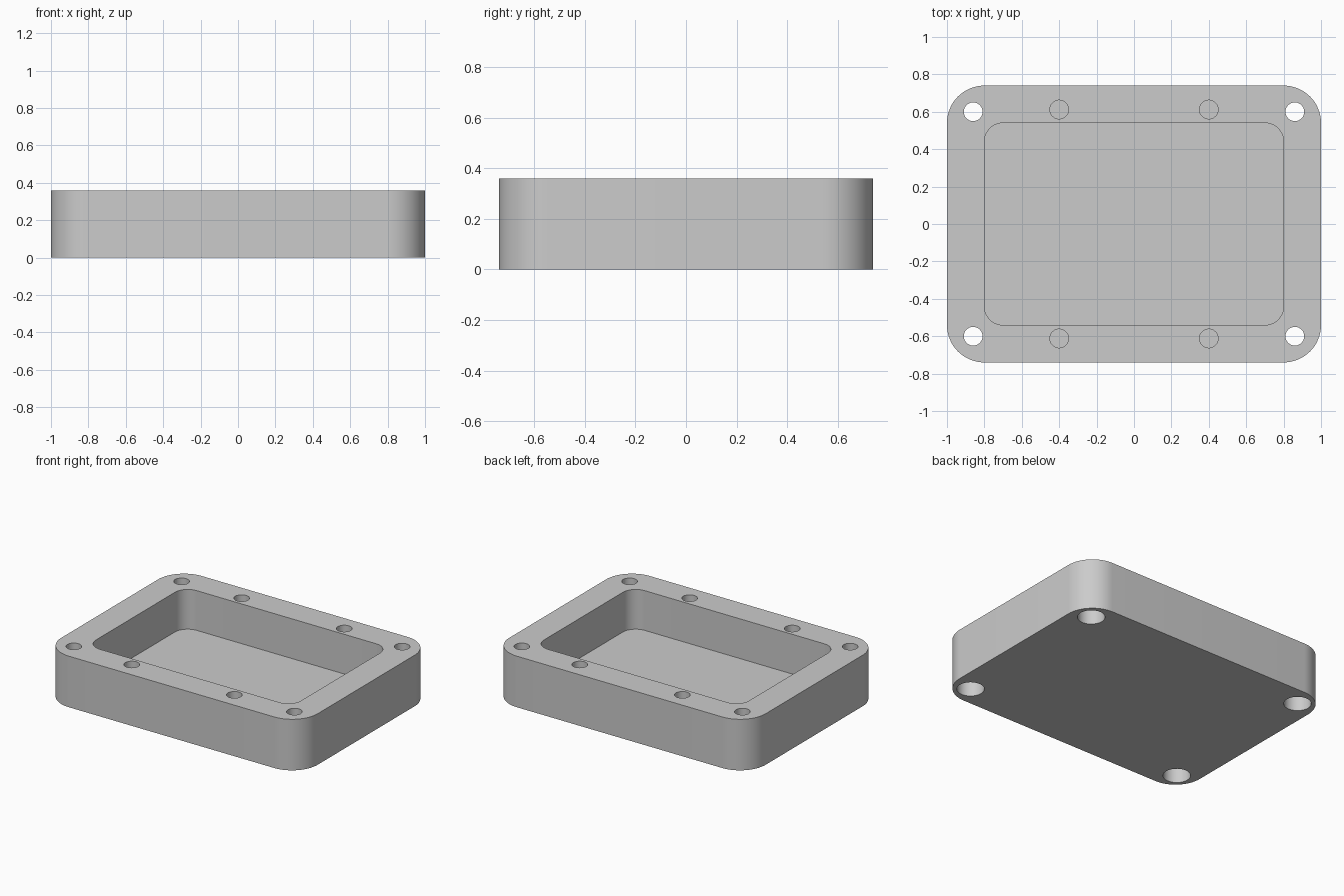
import bpy
import bmesh
from math import cos, sin, pi, radians

cube = bpy.data.objects.get("Cube")
if cube:
    bpy.data.objects.remove(cube, do_unlink=True)

HEIGHT = 0.36
FLOOR = 0.08
OVER = 0.05  # cutters overshoot open surfaces

grey = bpy.data.materials.new("plain grey")
grey.use_nodes = True
grey.diffuse_color = (0.6, 0.6, 0.6, 1)
grey.node_tree.nodes["Principled BSDF"].inputs["Base Color"].default_value = (0.6, 0.6, 0.6, 1)


def rounded_outline(half_x, half_y, radius, steps=16):
    """Rectangle outline with rounded corners, counter-clockwise."""
    points = []
    for quarter, (sx, sy) in enumerate([(1, 1), (-1, 1), (-1, -1), (1, -1)]):
        for i in range(steps + 1):
            a = (quarter + i / steps) * pi / 2
            points.append((sx * (half_x - radius) + radius * cos(a),
                           sy * (half_y - radius) + radius * sin(a)))
    return points


def circle_outline(x, y, radius, sides=48):
    return [(x + radius * cos(2 * pi * i / sides), y + radius * sin(2 * pi * i / sides))
            for i in range(sides)]


def prism(name, outlines, bottom, top):
    """Extrude each closed outline from bottom to top, all in one object."""
    bm = bmesh.new()
    for outline in outlines:
        low = [bm.verts.new((x, y, bottom)) for x, y in outline]
        high = [bm.verts.new((x, y, top)) for x, y in outline]
        bm.faces.new(low[::-1])
        bm.faces.new(high)
        for i in range(len(low)):
            j = (i + 1) % len(low)
            bm.faces.new((low[i], low[j], high[j], high[i]))
    mesh = bpy.data.meshes.new(name)
    bm.to_mesh(mesh)
    bm.free()
    mesh.materials.append(grey)
    obj = bpy.data.objects.new(name, mesh)
    bpy.context.collection.objects.link(obj)
    return obj


def four_circles(x, y, radius):
    return [circle_outline(sx * x, sy * y, radius) for sx in (-1, 1) for sy in (-1, 1)]


# Block with rounded corners
tray = prism("tray", [rounded_outline(1, 0.74, 0.2)], 0, HEIGHT)

# Pocket, corner through holes, their wider recesses below, and blind side holes
cutters = [
    prism("pocket_cutter", [rounded_outline(0.8, 0.54, 0.1)], FLOOR, HEIGHT + OVER),
    prism("corner_hole_cutter", four_circles(0.86, 0.6, 0.05), -OVER, HEIGHT + OVER),
    prism("recess_cutter", four_circles(0.86, 0.6, 0.088), -OVER, 0.12),
    prism("blind_hole_cutter", four_circles(0.4, 0.612, 0.05), 0.16, HEIGHT + OVER),
]

bpy.ops.object.select_all(action="DESELECT")
bpy.context.view_layer.objects.active = tray
tray.select_set(True)
for cutter in cutters:
    cutter.hide_render = True
    cut = tray.modifiers.new(cutter.name, "BOOLEAN")
    cut.operation = "DIFFERENCE"
    cut.solver = "EXACT"
    cut.object = cutter
    bpy.ops.object.modifier_apply(modifier=cut.name)
    bpy.data.objects.remove(cutter, do_unlink=True)

bpy.ops.object.shade_smooth_by_angle(angle=radians(30))
